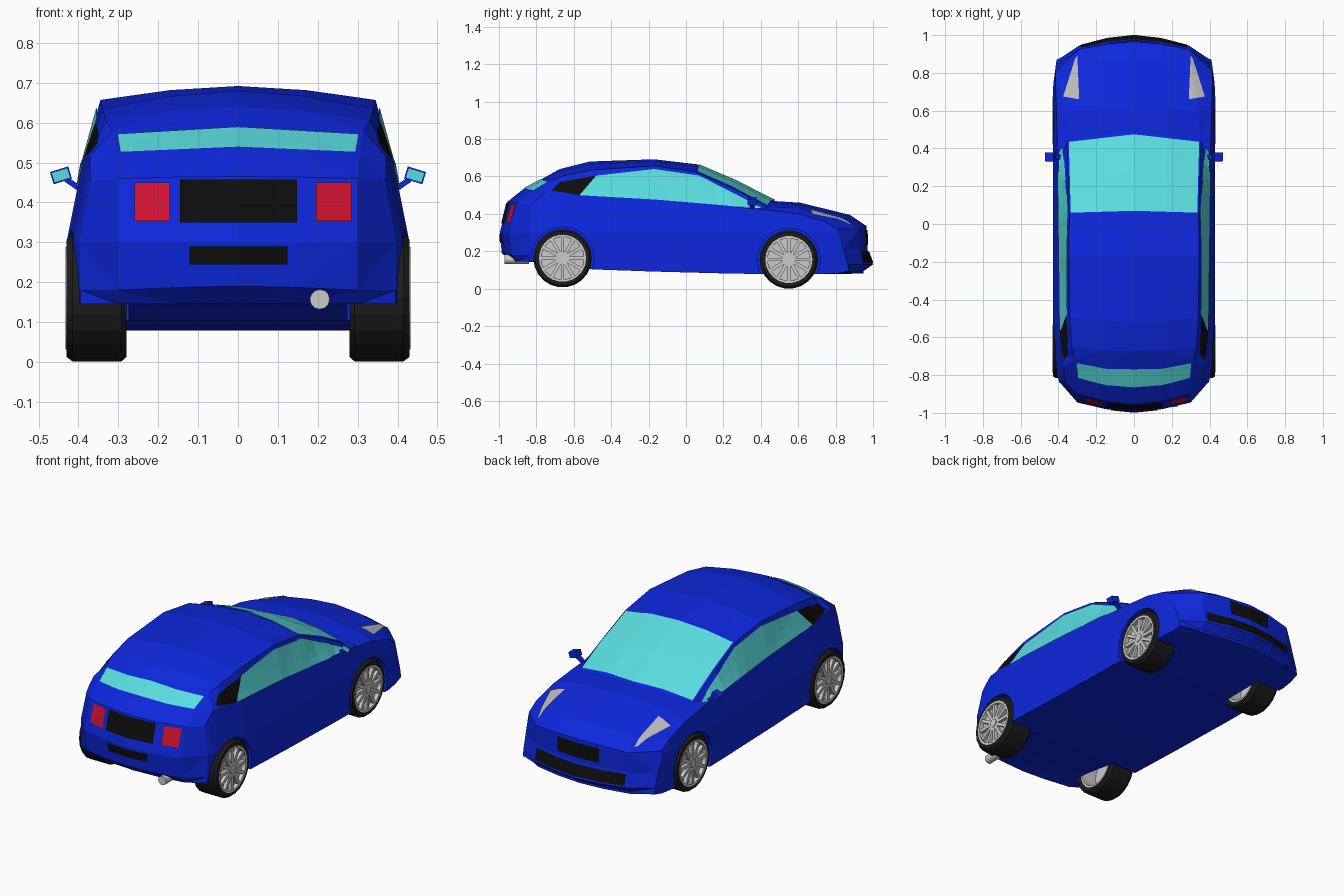
import bpy, bmesh, math
from mathutils import Vector, Matrix
from mathutils.bvhtree import BVHTree

if "Cube" in bpy.data.objects:
    bpy.data.objects.remove(bpy.data.objects["Cube"])


def material(name, rgb):
    m = bpy.data.materials.new(name)
    m.diffuse_color = (*rgb, 1)
    m.use_nodes = True
    m.node_tree.nodes["Principled BSDF"].inputs["Base Color"].default_value = m.diffuse_color
    return m


BLUE = material("blue_paint", (0.004, 0.02, 0.72))
GLASS = material("teal_glass", (0.1, 0.72, 0.73))
BLACK = material("black_trim", (0.004, 0.004, 0.004))
RUBBER = material("rubber", (0.012, 0.012, 0.012))
RED = material("red_lamp", (0.65, 0.006, 0.03))
LAMP = material("lamp_glass", (0.5, 0.5, 0.5))


def make(name, bm, mat=None):
    bmesh.ops.recalc_face_normals(bm, faces=bm.faces)
    me = bpy.data.meshes.new(name)
    bm.to_mesh(me)
    ob = bpy.data.objects.new(name, me)
    bpy.context.collection.objects.link(ob)
    if mat:
        me.materials.append(mat)
    return ob


def interp(table, t):
    for (a, va), (b, vb) in zip(table, table[1:]):
        if t <= b:
            return va + (vb - va) * max(0, (t - a) / (b - a))
    return table[-1][1]


def cylinder(name, r, depth, loc, axis='X', seg=24, mat=None):
    bm = bmesh.new()
    rot = Matrix.Rotation(math.pi / 2, 4, 'Y' if axis == 'X' else 'X')
    bmesh.ops.create_cone(bm, cap_ends=True, segments=seg, radius1=r, radius2=r,
                          depth=depth, matrix=Matrix.Translation(loc) @ rot)
    return make(name, bm, mat)


# Body stations from tail to nose: centre y, z; crease x, y, z; side y
STATIONS = [
    (-.93, .145, .30, -.90, .145, -.84), (-.985, .19, .30, -.93, .18, -.838),
    (-.995, .30, .30, -.945, .30, -.834), (-.955, .465, .30, -.90, .46, -.825),
    (-.86, .54, .305, -.81, .525, -.80), (-.755, .595, .315, -.715, .58, -.755),
    (-.675, .64, .33, -.65, .605, -.69), (-.515, .68, .34, -.50, .635, -.53),
    (-.17, .692, .345, -.17, .657, -.17), (.06, .665, .342, .05, .625, .06),
    (.27, .575, .348, .25, .537, .26), (.48, .468, .355, .44, .435, .44),
    (.61, .46, .34, .60, .432, .60), (.875, .395, .30, .84, .372, .74),
    (.965, .335, .29, .925, .32, .81), (.97, .21, .29, .925, .21, .84),
    (1.0, .13, .29, .945, .13, .865), (.95, .095, .29, .91, .095, .87)]
BELT_Z = [(-.84, .44), (-.75, .52), (-.55, .5), (-.17, .475), (.4, .425),
          (.6, .4), (.74, .36), (.87, .3)]
SIDE_X = [(-.84, .395), (-.78, .412), (-.6, .43), (.72, .43), (.87, .41)]
SILL_Z = [(-.84, .145), (-.8, .145), (-.5, .1), (.37, .078), (.8, .08), (.87, .095)]


def clamp(v, a, b):
    return max(a, min(b, v))


def ring(y0, z0, x2, y2, z2, ys):
    x4, zl = interp(SIDE_X, ys), interp(SILL_Z, ys)
    z3 = min(interp(BELT_Z, ys), z2)
    z4 = min(.3, z2)
    b0, b2 = clamp(y0, -.93, .95), clamp(y2, -.90, .91)
    half = [(0, y0, z0), (x2 / 2, y0 + .3 * (y2 - y0), z0 + .3 * (z2 - z0)), (x2, y2, z2),
            (x4 - .2 * max(0, z3 - .3), ys, z3), (x4, ys, z4), (x4, ys, zl),
            (x2, b2, zl), (x2 / 2, b0 + .3 * (b2 - b0), zl), (0, b0, zl)]
    return half + [(-x, y, z) for x, y, z in half[-2:0:-1]]


bm = bmesh.new()
loops = [[bm.verts.new(p) for p in ring(*s)] for s in STATIONS]
for a, b in zip(loops, loops[1:]):
    for i in range(len(a)):
        j = (i + 1) % len(a)
        bm.faces.new((a[i], a[j], b[j], b[i]))
bmesh.ops.remove_doubles(bm, verts=bm.verts, dist=.001)
bmesh.ops.triangulate(bm, faces=[f for f in bm.faces if len(f.verts) > 3])
body = make("car_body", bm, BLUE)
skin = BVHTree.FromBMesh(bm)

# Wheel arches cut out of the body
WHEELS = [("rear", -.66, .163), ("front", .55, .156)]
for tag, y, z in WHEELS:
    for s in (-1, 1):
        cut = cylinder(tag + "_arch_cutter", .168, .34, (s * .445, y, z), mat=BLUE)
        cut.hide_render = True
        mod = body.modifiers.new("arch", 'BOOLEAN')
        mod.object, mod.operation, mod.solver = cut, 'DIFFERENCE', 'EXACT'
        bpy.context.view_layer.objects.active = body
        bpy.ops.object.modifier_apply(modifier=mod.name)
        bpy.data.objects.remove(cut)


def along(line, t):
    k = t * (len(line) - 1)
    i = min(int(k), len(line) - 2)
    return Vector(line[i]).lerp(Vector(line[i + 1]), k - i)


def panel(name, top, bottom, view, mat, cols=12, rows=4, lift=.005):
    """Thin panel between two outlines, projected on the body along a view axis."""
    place = {'side_r': lambda u, v: ((2, u, v), (-1, 0, 0)),
             'side_l': lambda u, v: ((-2, u, v), (1, 0, 0)),
             'tail': lambda u, v: ((u, -2, v), (0, 1, 0)),
             'nose': lambda u, v: ((u, 2, v), (0, -1, 0)),
             'top': lambda u, v: ((u, v, 2), (0, 0, -1))}[view]
    pb = bmesh.new()
    grid = []
    for r in range(rows + 1):
        row = []
        for c in range(cols + 1):
            o, d = place(*along(top, c / cols).lerp(along(bottom, c / cols), r / rows))
            hit = skin.ray_cast(Vector(o), Vector(d))[0]
            if hit is None:
                hit = skin.find_nearest(Vector(o))[0]
            row.append(pb.verts.new(hit - Vector(d) * lift))
        grid.append(row)
    for a, b in zip(grid, grid[1:]):
        for i in range(cols):
            pb.faces.new((a[i], a[i + 1], b[i + 1], b[i]))
    bmesh.ops.remove_doubles(pb, verts=pb.verts, dist=.0005)
    ob = make(name, pb, mat)
    # make faces look outwards
    d = Vector(place(0, 0)[1])
    if sum(p.normal.dot(d) * p.area for p in ob.data.polygons) > 0:
        ob.data.flip_normals()
    return ob


def rect(name, x0, x1, z0, z1, view, mat):
    panel(name, [(x0, z1), (x1, z1)], [(x0, z0), (x1, z0)], view, mat)


# Glass
panel("windscreen", [(-.335, .06), (0, .07), (.335, .06)],
      [(-.345, .435), (0, .475), (.345, .435)], 'top', GLASS)
panel("rear_window", [(-.303, .572), (0, .59), (.303, .572)],
      [(-.295, .527), (0, .54), (.295, .527)], 'tail', GLASS)
for side in ('side_r', 'side_l'):
    panel("side_window", [(-.48, .605), (-.17, .64), (.07, .605), (.41, .432)],
          [(-.57, .5), (-.17, .477), (.1, .455), (.37, .43)], side, GLASS)
    panel("quarter_panel", [(-.675, .57), (-.48, .605)],
          [(-.72, .525), (-.57, .5)], side, BLACK)

# Tail and nose trim
rect("plate_recess", -.145, .148, .35, .458, 'tail', BLACK)
rect("rear_vent", -.122, .124, .245, .29, 'tail', BLACK)
rect("tail_lamp_left", -.26, -.17, .353, .45, 'tail', RED)
rect("tail_lamp_right", .195, .285, .353, .45, 'tail', RED)
rect("grille", -.13, .13, .235, .315, 'nose', BLACK)
rect("lower_intake", -.28, .28, .14, .2, 'nose', BLACK)
for s in (-1, 1):
    panel("headlamp", [(s * .29, .66), (s * .30, .89)],
          [(s * .375, .675), (s * .312, .875)], 'top', LAMP)

# Exhaust
cylinder("exhaust_pipe", .025, .13, (.205, -.905, .157), 'Y', 12)


# Wing mirrors: tapered shell, arm and glass
def box(name, size, loc, tilt, mat):
    b = bmesh.new()
    bmesh.ops.create_cube(b, size=1, matrix=Matrix.Translation(loc)
                          @ Matrix.Rotation(tilt, 4, 'Y') @ Matrix.Diagonal((*size, 1)))
    return make(name, b, mat)


for s in (-1, 1):
    box("mirror_shell", (.048, .045, .032), (s * .444, .355, .468), s * .3, BLUE)
    box("mirror_arm", (.045, .025, .014), (s * .412, .355, .445), s * -.6, BLUE)
    box("mirror_glass", (.04, .004, .024), (s * .444, .331, .468), s * .3, GLASS)


# Wheels: lathed tyre and rim, hub and spokes
def lathe(name, profile, loc, s, mat=None, seg=22):
    b = bmesh.new()
    rows = [[b.verts.new((s * x, loc[0] + r * math.cos(2 * math.pi * k / seg),
                          loc[1] + r * math.sin(2 * math.pi * k / seg)))
             for x, r in profile] for k in range(seg)]
    n = len(profile)
    for k in range(seg):
        p, q = rows[k], rows[(k + 1) % seg]
        for i in range(n):
            j = (i + 1) % n
            b.faces.new((p[i], p[j], q[j], q[i]))
    return make(name, b, mat)


for tag, y, z in WHEELS:
    for s in (-1, 1):
        lathe(tag + "_tyre", [(.28, .125), (.28, .145), (.292, .156), (.415, .156),
                              (.43, .145), (.43, .125)], (y, z), s, RUBBER)
        lathe(tag + "_rim", [(.285, .112), (.285, .126), (.432, .126), (.432, .114)], (y, z), s)
        cylinder(tag + "_wheel_disc", .116, .03, (s * .395, y, z), seg=22)
        cylinder(tag + "_hub", .024, .025, (s * .42, y, z), seg=12)
        b = bmesh.new()
        for k in range(12):
            bmesh.ops.create_cube(b, size=1, matrix=Matrix.Translation((s * .418, y, z))
                                  @ Matrix.Rotation(k * math.pi / 6, 4, 'X')
                                  @ Matrix.Translation((0, 0, .068))
                                  @ Matrix.Diagonal((.02, .018, .1, 1)))
        make(tag + "_spokes", b)
